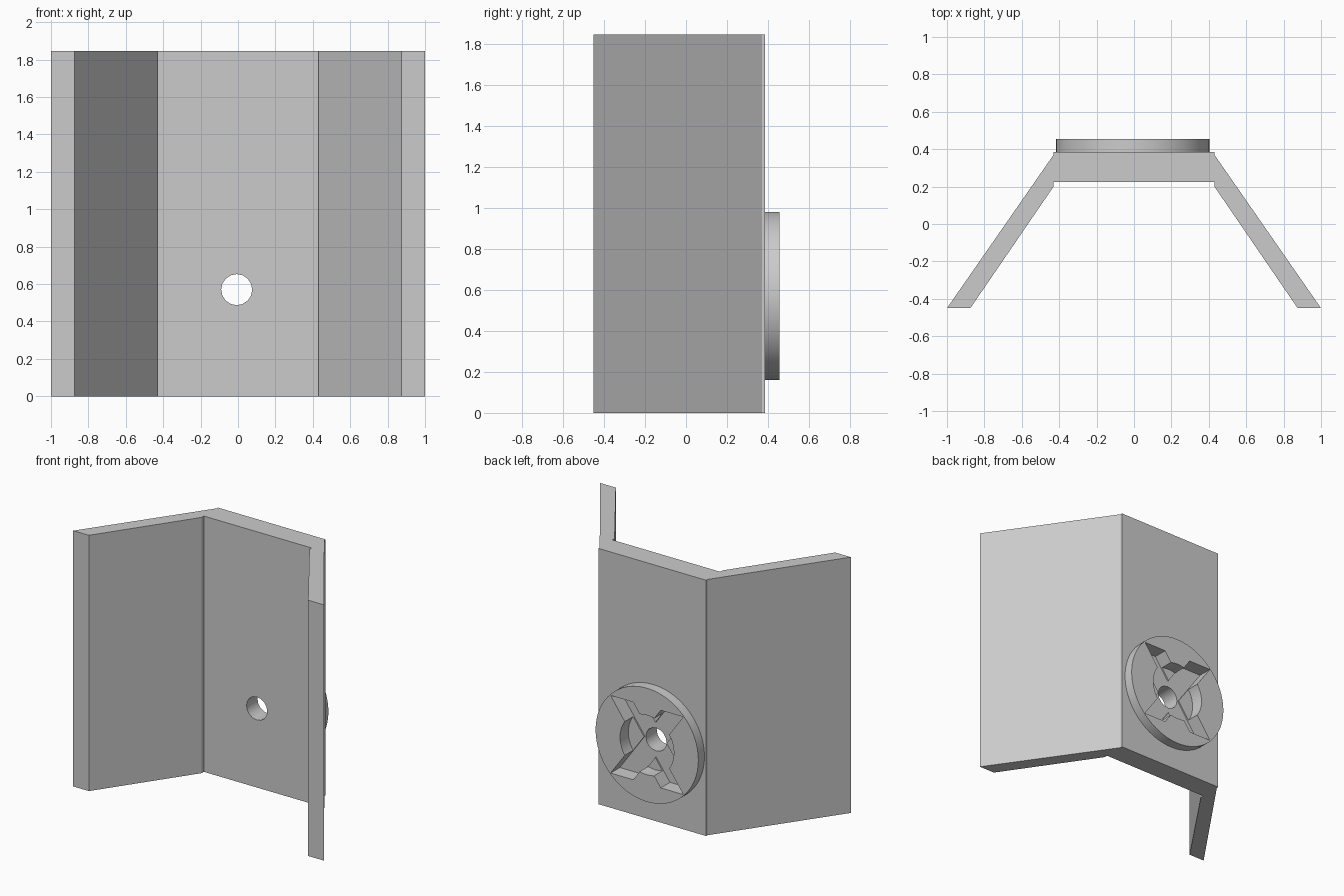
import bpy, bmesh, math

cube = bpy.data.objects.get("Cube")
if cube:
    bpy.data.objects.remove(cube)

grey = bpy.data.materials.new("light_grey")
grey.use_nodes = True
grey.diffuse_color = (0.6, 0.6, 0.6, 1)
grey.node_tree.nodes["Principled BSDF"].inputs["Base Color"].default_value = (0.6, 0.6, 0.6, 1)

CX, CZ = -0.007, 0.57          # centre of the disc mount
HEIGHT = 1.845


def prism(name, points, offset):
    """Extrude a closed outline of 3D points by an offset vector."""
    bm = bmesh.new()
    face = bm.faces.new([bm.verts.new(p) for p in points])
    ext = bmesh.ops.extrude_face_region(bm, geom=[face])
    verts = [g for g in ext["geom"] if isinstance(g, bmesh.types.BMVert)]
    bmesh.ops.translate(bm, verts=verts, vec=offset)
    bmesh.ops.recalc_face_normals(bm, faces=bm.faces)
    mesh = bpy.data.meshes.new(name)
    bm.to_mesh(mesh)
    bm.free()
    mesh.materials.append(grey)
    ob = bpy.data.objects.new(name, mesh)
    bpy.context.collection.objects.link(ob)
    return ob


def mount_prism(name, outline, y0, y1):
    """Extrude an outline, given around the mount centre, along y."""
    return prism(name, [(CX + x, y0, CZ + z) for x, z in outline], (0, y1 - y0, 0))


def circle(r, n):
    return [(r * math.cos(math.tau * i / n), r * math.sin(math.tau * i / n)) for i in range(n)]


def cut(ob, cutter):
    mod = ob.modifiers.new("cut_" + cutter.name, "BOOLEAN")
    mod.operation = "DIFFERENCE"
    mod.solver = "EXACT"
    mod.object = cutter
    cutter.hide_render = True
    cutter.hide_viewport = True
    cutter.display_type = "WIRE"


# Folded bracket: flat back plate with two splayed wings
half = [(0.43, 0.225), (0.43, 0.2), (0.875, -0.45), (1, -0.45), (0.43, 0.37), (0.43, 0.385)]
outline = half + [(-x, y) for x, y in reversed(half)]
bracket = prism("bracket", [(x, y, 0) for x, y in outline], (0, 0, HEIGHT))

# Round mount on the back
disc = mount_prism("mount_disc", circle(0.41, 64), 0.38, 0.455)

# Recess cutters: flat-ended diagonal cross, round pocket, bolt hole
quarter = [(0.09, 0), (0.29, 0.28), (0.11, 0.28), (0, 0.126)]
cross = quarter + [(-x, z) for x, z in quarter[2:0:-1]]
cross += [(-0.09, 0)] + [(-x, -z) for x, z in quarter[1:]] + [(x, -z) for x, z in quarter[2:0:-1]]
cross_cutter = mount_prism("cross_cutter", cross, 0.35, 0.6)
pocket_cutter = mount_prism("pocket_cutter", circle(0.215, 48), 0.36, 0.6)
hole_cutter = mount_prism("hole_cutter", circle(0.083, 16), 0.1, 0.6)
for ob in (bracket, disc):
    for cutter in (cross_cutter, pocket_cutter, hole_cutter):
        cut(ob, cutter)

# Smooth the round walls, keep the folds sharp
for ob in (bracket, disc):
    bpy.ops.object.select_all(action="DESELECT")
    bpy.context.view_layer.objects.active = ob
    ob.select_set(True)
    for mod in list(ob.modifiers):
        bpy.ops.object.modifier_apply(modifier=mod.name)
    bpy.ops.object.shade_smooth_by_angle(angle=math.radians(30))
